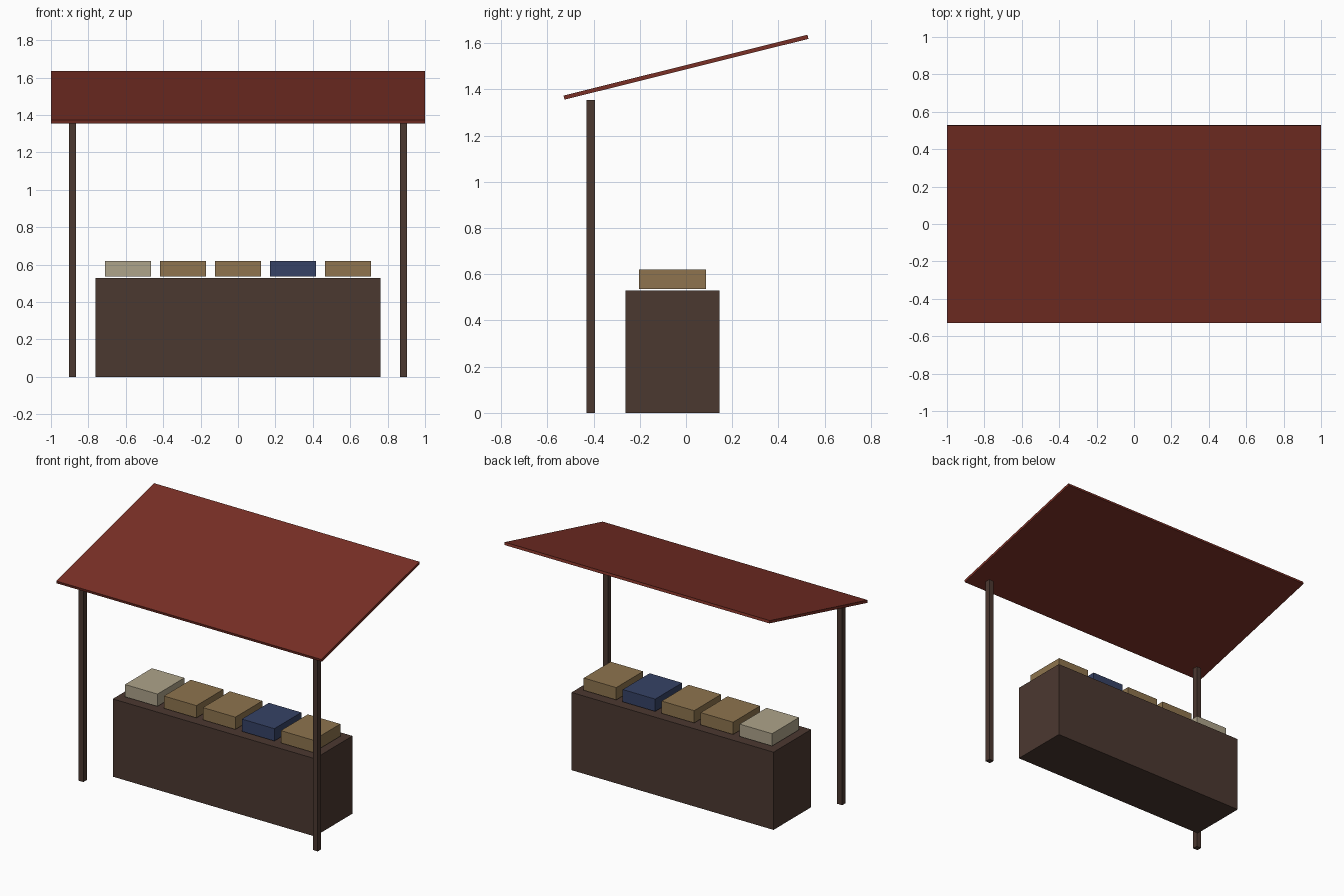
import bpy
import math

if "Cube" in bpy.data.objects:
    bpy.data.objects.remove(bpy.data.objects["Cube"])


def material(name, rgb):
    """Flat colour given as sRGB bytes, stored linear."""
    lin = [((c / 255 + 0.055) / 1.055) ** 2.4 for c in rgb]
    m = bpy.data.materials.new(name)
    m.diffuse_color = (*lin, 1)
    m.use_nodes = True
    m.node_tree.nodes["Principled BSDF"].inputs["Base Color"].default_value = m.diffuse_color
    return m


def box(name, center, size, mat, tilt=0.0):
    bpy.ops.mesh.primitive_cube_add(size=1, location=center, rotation=(tilt, 0, 0))
    ob = bpy.context.object
    ob.name = name
    ob.scale = size
    ob.data.materials.append(mat)
    return ob


wood = material("dark wood", (75, 56, 48))
red = material("red canopy", (122, 48, 38))
tan = material("tan crate", (142, 116, 78))
blue = material("blue crate", (54, 66, 102))
cream = material("cream crate", (174, 163, 138))

# Counter
box("counter", (0, -0.058, 0.265), (1.524, 0.406, 0.53), wood)

# Front posts holding the canopy
for side, x in (("left", -0.884), ("right", 0.884)):
    box(f"{side}_post", (x, -0.412, 0.6775), (0.037, 0.037, 1.355), wood)

# Sloping canopy, low at the front
box("canopy", (0, 0, 1.496), (2.0, 1.088, 0.018), red, math.radians(14))

# Row of goods on the counter
for i, mat in enumerate((cream, tan, tan, blue, tan)):
    box(f"goods_{i + 1}", ((i - 2) * 0.294, -0.058, 0.578), (0.245, 0.29, 0.084), mat)
